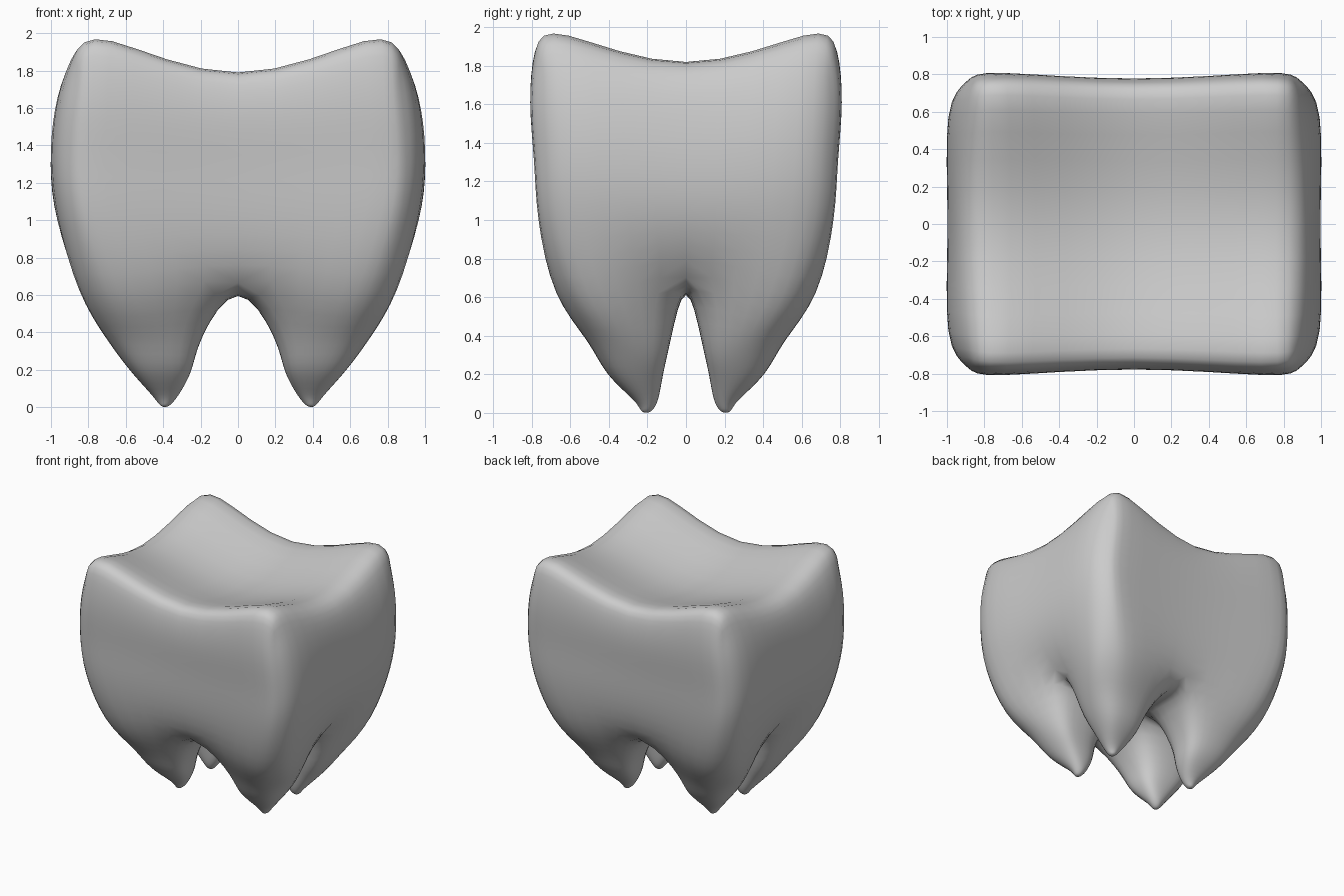
import bpy, bmesh
from mathutils import Vector

if "Cube" in bpy.data.objects:
    bpy.data.objects.remove(bpy.data.objects["Cube"])

# One quarter of the tooth is described; ring points run on a 3x3 grid
OUTER = [(2, 0), (2, 1), (2, 2), (1, 2), (0, 2)]
LOOP = OUTER + [(0, 1), (0, 0), (1, 0)]


def crown_row(z, xo, yo, dz, f=0.72):
    """Outer wall of the crown; dz lowers the middle of each side."""
    return {(2, 0): (xo, 0, z - dz), (2, 1): (xo, yo * f, z),
            (2, 2): (xo * 0.9, yo * 0.95, z),
            (1, 2): (xo * f, yo, z), (0, 2): (0, yo * 0.96, z - dz)}


def root_ring(z, xs, ys, c=0.11):
    """Closed rounded ring around one root."""
    ring = {}
    for i, j in LOOP:
        x, y = xs[i], ys[j]
        if i != 1 and j != 1:
            x += (1 - i) * c * (xs[2] - xs[0])
            y += (1 - j) * c * (ys[2] - ys[0])
        ring[i, j] = (x, y, z)
    return ring


# Chewing surface with raised corners and a central dip
top = {(0, 0): (0, 0, 1.68), (1, 0): (0.66, 0, 1.80), (0, 1): (0, 0.59, 1.775),
       (1, 1): (0.67, 0.61, 1.955), (2, 0): (0.91, 0, 1.75),
       (2, 1): (0.89, 0.60, 1.86), (2, 2): (0.855, 0.745, 1.81),
       (1, 2): (0.69, 0.785, 1.88), (0, 2): (0, 0.752, 1.715)}
crown = [top,
         crown_row(1.61, 0.975, 0.81, 0.08),
         crown_row(1.31, 0.995, 0.79, 0.03),
         crown_row(1.00, 0.96, 0.765, 0.0, 0.70)]
# Ring where the four roots meet
fork = {(2, 0): (0.79, 0, 0.71), (2, 1): (0.85, 0.44, 0.62),
        (2, 2): (0.77, 0.62, 0.63), (1, 2): (0.56, 0.675, 0.62),
        (0, 2): (0, 0.62, 0.67), (0, 1): (0, 0.36, 0.60),
        (0, 0): (0, 0, 0.65), (1, 0): (0.46, 0, 0.62)}
crown.append(fork)
roots = [fork,
         root_ring(0.38, (0.19, 0.49, 0.71), (0.08, 0.32, 0.515)),
         root_ring(0.20, (0.25, 0.43, 0.58), (0.12, 0.27, 0.405)),
         root_ring(0.07, (0.315, 0.39, 0.465), (0.145, 0.21, 0.275), 0.14),
         root_ring(0.015, (0.36, 0.39, 0.42), (0.175, 0.205, 0.235), 0.14)]
tip = (0.39, 0.205, 0.0)

# Collect the quarter's quads
quads = []
for a, b in zip(crown, crown[1:]):
    for p, q in zip(OUTER, OUTER[1:]):
        quads.append((a[p], a[q], b[q], b[p]))
for a, b in zip(roots, roots[1:]):
    for k, p in enumerate(LOOP):
        q = LOOP[(k + 1) % 8]
        quads.append((a[p], a[q], b[q], b[p]))
end = dict(roots[-1])
end[1, 1] = tip
for g in (top, end):
    for i in (0, 1):
        for j in (0, 1):
            quads.append((g[i, j], g[i + 1, j], g[i + 1, j + 1], g[i, j + 1]))

# Mirror the quarter to all four corners
bm = bmesh.new()
for sx in (1, -1):
    for sy in (1, -1):
        for quad in quads:
            bm.faces.new([bm.verts.new((x * sx, y * sy, z)) for x, y, z in quad])
bmesh.ops.remove_doubles(bm, verts=bm.verts, dist=0.0005)
bmesh.ops.recalc_face_normals(bm, faces=bm.faces)
for f in bm.faces:
    f.smooth = True
mesh = bpy.data.meshes.new("tooth")
bm.to_mesh(mesh)
bm.free()
tooth = bpy.data.objects.new("tooth", mesh)
bpy.context.collection.objects.link(tooth)

# Smooth the cage, then push it out so the smooth surface meets the drawn points
sub = tooth.modifiers.new("smooth", 'SUBSURF')
sub.levels = sub.render_levels = 2
targets = [v.co.copy() for v in mesh.vertices]
for _ in range(4):
    bpy.context.view_layer.update()
    result = tooth.evaluated_get(bpy.context.evaluated_depsgraph_get()).data
    shift = [t - Vector(result.vertices[k].co) for k, t in enumerate(targets)]
    for v, s in zip(mesh.vertices, shift):
        v.co += s
    mesh.update()
    tooth.update_tag()
